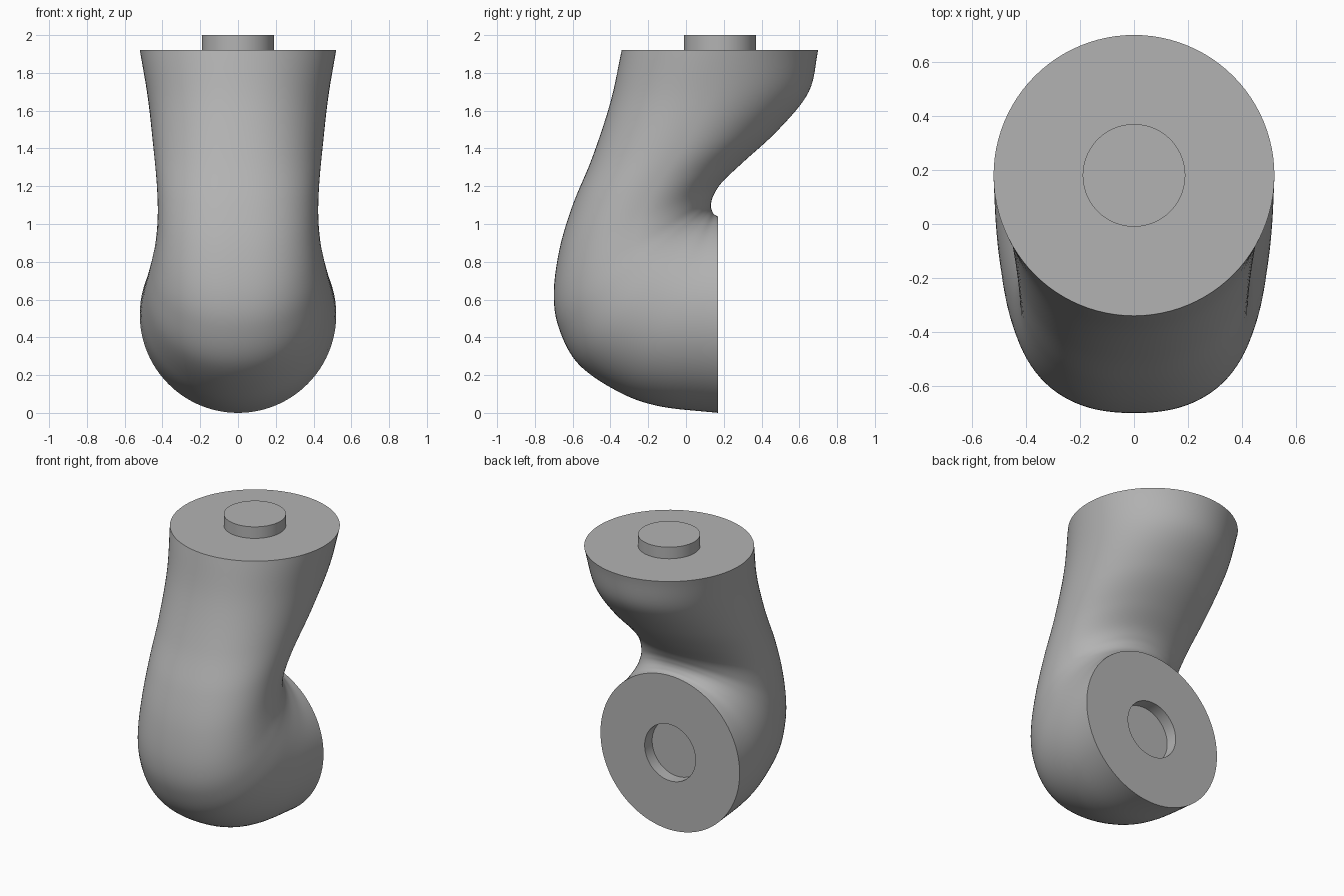
import bpy, bmesh, math
from mathutils import Vector

if "Cube" in bpy.data.objects:
    bpy.data.objects.remove(bpy.data.objects["Cube"], do_unlink=True)

SEGMENTS, STEPS = 96, 8
RADIUS, PEG, DEPTH = 0.52, 0.19, 0.08

grey = bpy.data.materials.new("plain grey")
grey.use_nodes = True
colour = (0.45, 0.45, 0.45, 1)
grey.diffuse_color = colour
grey.node_tree.nodes["Principled BSDF"].inputs["Base Color"].default_value = colour

# Stations along the bend: outer y, outer z, inner y, inner z, half width
stations = [Vector(s) for s in (
    (-.34, 1.922, .70, 1.922, .52),
    (-.40, 1.645, .65, 1.70, .478),
    (-.497, 1.35, .49, 1.50, .45),
    (-.60, 1.10, .30, 1.325, .43),
    (-.67, .865, .19, 1.22, .425),
    (-.70, .626, .145, 1.15, .437),
    (-.67, .44, .133, 1.11, .457),
    (-.566, .255, .133, 1.085, .48),
    (-.354, .11, .14, 1.065, .50),
    (-.14, .035, .15, 1.05, .512),
    (.17, 0, .17, 1.04, .52))]


def smooth_path(points):
    """Catmull-Rom samples through the stations."""
    pts = [2 * points[0] - points[1], *points, 2 * points[-1] - points[-2]]
    samples = []
    for a, b, c, d in zip(pts, pts[1:], pts[2:], pts[3:]):
        for k in range(STEPS):
            t = k / STEPS
            samples.append((2 * b + (c - a) * t + (2 * a - 5 * b + 4 * c - d) * t * t
                            + (3 * b - a - 3 * c + d) * t ** 3) / 2)
    return samples + [points[-1]]


def section(station):
    """Rounded section, fuller on the outer side where the limb narrows."""
    oy, oz, iy, iz, width = station
    outer, inner = Vector((0, oy, oz)), Vector((0, iy, iz))
    middle, half = (outer + inner) / 2, (outer - inner) / 2
    ring = []
    for k in range(SEGMENTS):
        a = math.tau * k / SEGMENTS
        c, s = math.cos(a), math.sin(a)
        power = 2 / (2 + 4 * max(0, RADIUS - width)) if c > 0 else 1
        u = math.copysign(abs(s) ** power, s) * width
        v = math.copysign(abs(c) ** power, c)
        ring.append(middle + half * v + Vector((u, 0, 0)))
    return ring


def scaled(ring, factor, shift):
    middle = sum(ring, Vector()) / len(ring)
    return [middle + (p - middle) * factor + Vector(shift) for p in ring]


# One continuous skin: peg, flat top, bent limb, flat back, socket
body = [section(s) for s in smooth_path(stations)]
ratio = PEG / RADIUS
rings = [scaled(body[0], ratio, (0, 0, 2 - stations[0][1])),
         scaled(body[0], ratio, (0, 0, 0)),
         *body,
         scaled(body[-1], ratio, (0, 0, 0)),
         scaled(body[-1], ratio, (0, -DEPTH, 0))]

bm = bmesh.new()
loops = [[bm.verts.new(p) for p in ring] for ring in rings]
for a, b in zip(loops, loops[1:]):
    for k in range(SEGMENTS):
        n = (k + 1) % SEGMENTS
        bm.faces.new((a[k], a[n], b[n], b[k]))
bm.faces.new(loops[0])
bm.faces.new(loops[-1])
bmesh.ops.recalc_face_normals(bm, faces=bm.faces)
mesh = bpy.data.meshes.new("bent_limb")
bm.to_mesh(mesh)
bm.free()
mesh.materials.append(grey)

limb = bpy.data.objects.new("bent_limb", mesh)
bpy.context.collection.objects.link(limb)
bpy.ops.object.select_all(action="DESELECT")
limb.select_set(True)
bpy.context.view_layer.objects.active = limb
bpy.ops.object.shade_smooth_by_angle(angle=math.radians(40))
